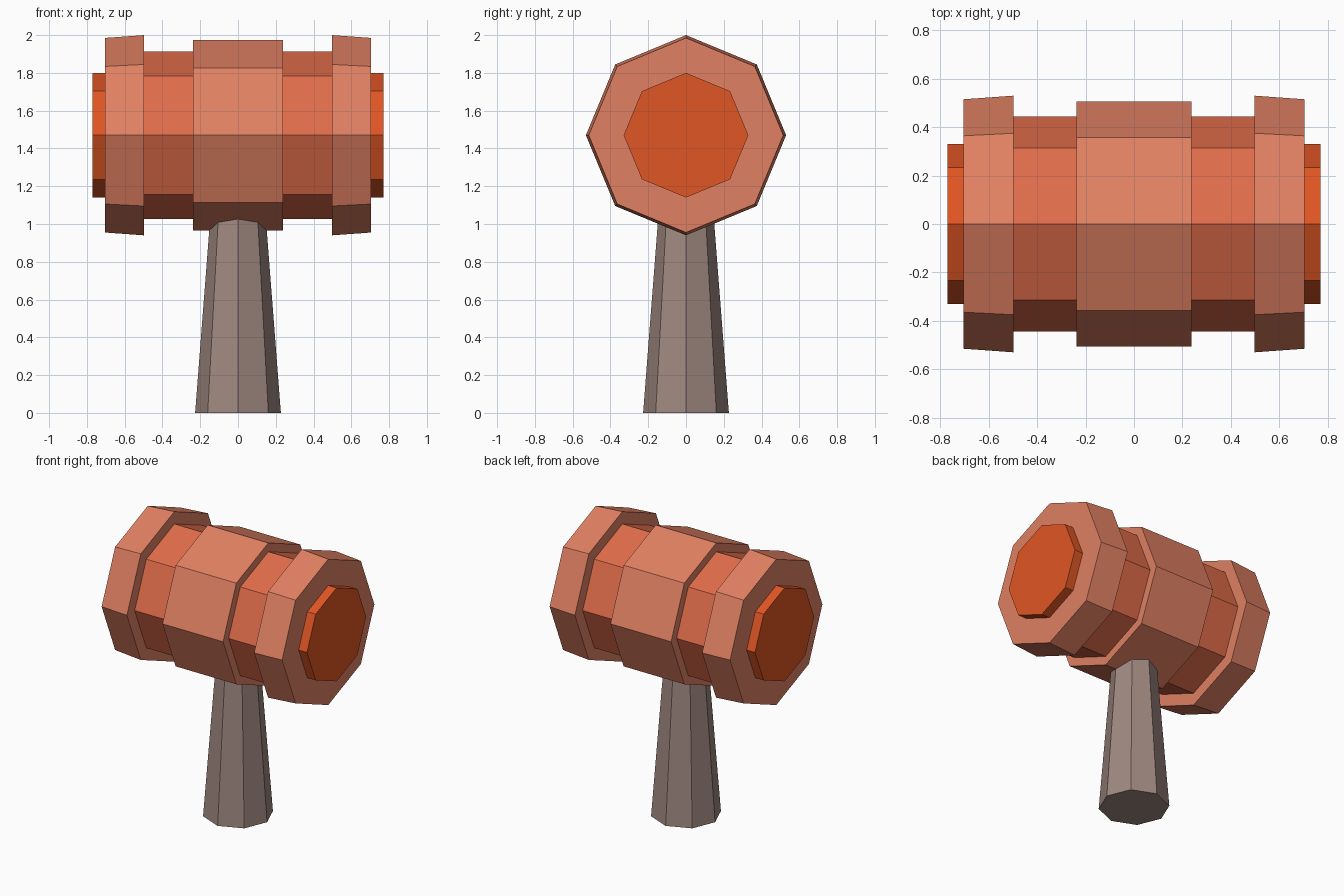
import bpy, bmesh, math

if "Cube" in bpy.data.objects:
    bpy.data.objects.remove(bpy.data.objects["Cube"])


def material(name, rgb):
    m = bpy.data.materials.new(name)
    lin = [(c / 255 / 12.92) if c < 10 else ((c / 255 + 0.055) / 1.055) ** 2.4 for c in rgb]
    m.diffuse_color = (*lin, 1)
    m.use_nodes = True
    m.node_tree.nodes["Principled BSDF"].inputs["Base Color"].default_value = m.diffuse_color
    return m


band = material("pale copper", (224, 128, 98))
groove = material("copper", (224, 108, 74))
cap = material("bright orange", (224, 86, 36))
wood = material("grey brown", (158, 136, 128))


def lathe(name, profile, mats, place, sides=8):
    """Capped octagonal solid; profile rows are (position, radius, material of the face strip that follows)."""
    bm = bmesh.new()
    rings = []
    for pos, r, _ in profile:
        angles = [2 * math.pi * i / sides for i in range(sides)]
        rings.append([bm.verts.new(place(pos, r * math.cos(a), r * math.sin(a))) for a in angles])
    for k in range(len(rings) - 1):
        a, b = rings[k], rings[k + 1]
        for i in range(sides):
            j = (i + 1) % sides
            bm.faces.new((a[i], a[j], b[j], b[i])).material_index = profile[k][2]
    for ring, mi in ((rings[0], profile[0][2]), (rings[-1], profile[-1][2])):
        bm.faces.new(ring).material_index = mi
    bmesh.ops.recalc_face_normals(bm, faces=bm.faces)
    me = bpy.data.meshes.new(name)
    bm.to_mesh(me)
    bm.free()
    for m in mats:
        me.materials.append(m)
    ob = bpy.data.objects.new(name, me)
    bpy.context.collection.objects.link(ob)
    return ob


# Hammer head: left half of the profile, mirrored for the right
B, G, C = 0, 1, 2
half = [(0.77, 0.33), (0.705, 0.33), (0.705, 0.515), (0.497, 0.53),
        (0.497, 0.443), (0.237, 0.443), (0.237, 0.505)]
strips = [C, B, B, B, G, B]
points = [(-x, r) for x, r in half] + half[::-1]
colours = strips + [B] + strips[::-1] + [C]
head_profile = [(x, r, c) for (x, r), c in zip(points, colours)]
lathe("hammer_head", head_profile, [band, groove, cap],
      lambda p, u, v: (p, v, 1.47 + u))

# Tapered handle, its top tucked into the head
lathe("handle", [(0, 0.227, 0), (1.1, 0.142, 0)], [wood],
      lambda p, u, v: (u, v, p))
